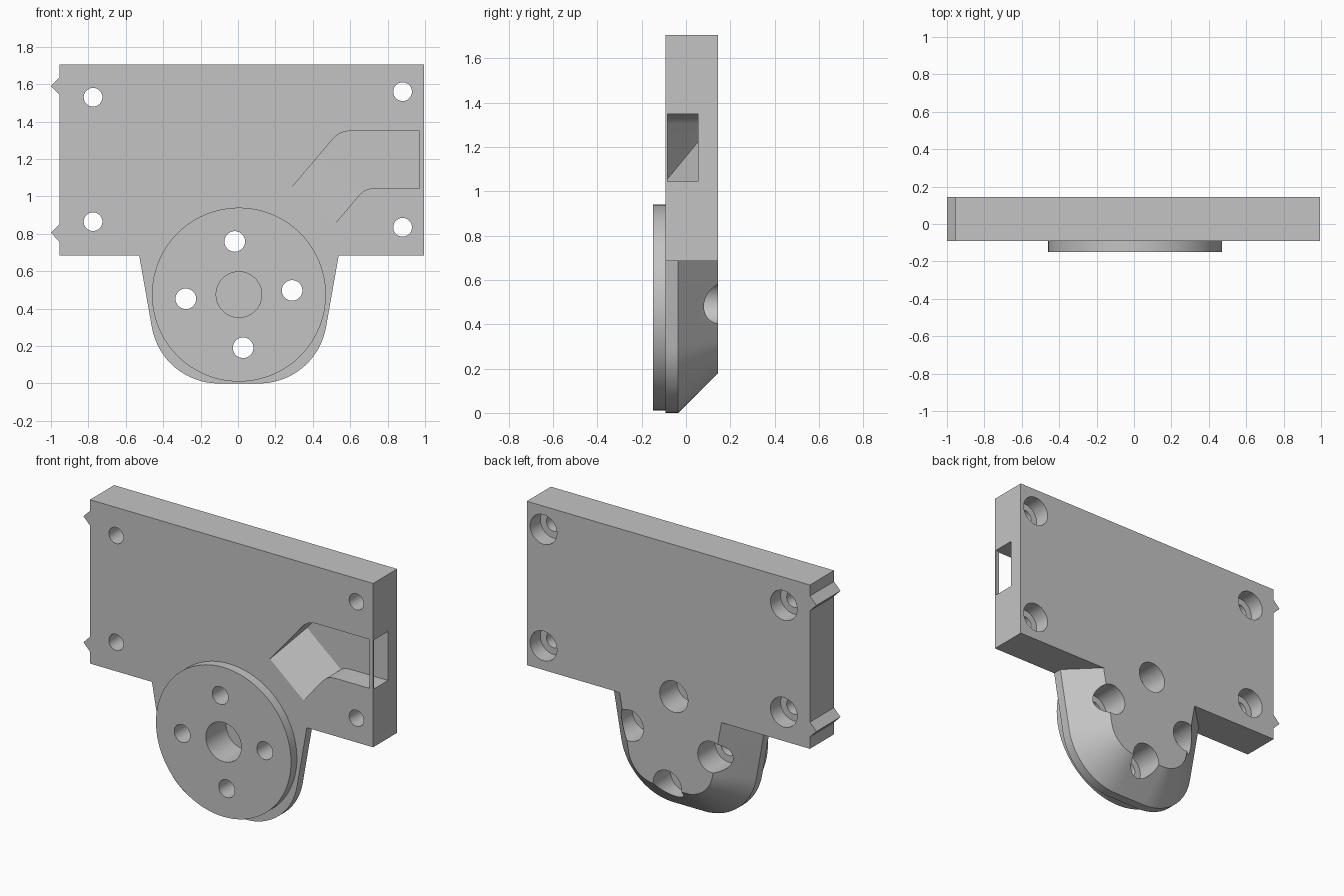
import bpy, bmesh, math
from mathutils import Vector

cube = bpy.data.objects.get("Cube")
if cube:
    bpy.data.objects.remove(cube, do_unlink=True)

grey = bpy.data.materials.new("plain_grey")
grey.use_nodes = True
COLOUR = (0.55, 0.55, 0.55, 1)
grey.diffuse_color = COLOUR
grey.node_tree.nodes["Principled BSDF"].inputs["Base Color"].default_value = COLOUR

FRONT, BACK, FACE = -0.092, 0.145, -0.15
CX = 0.005


def loft(name, rings, ramp=None):
    """Solid through outlines (x, z), each at its own y; ramp = (point, normal) trims it."""
    bm = bmesh.new()
    loops = [[bm.verts.new((x, y, z)) for x, z in pts] for y, pts in rings]
    for a, b in zip(loops, loops[1:]):
        for i in range(len(a)):
            j = (i + 1) % len(a)
            bm.faces.new((a[i], a[j], b[j], b[i]))
    bm.faces.new(loops[0])
    bm.faces.new(loops[-1])
    if ramp:
        geom = bm.verts[:] + bm.edges[:] + bm.faces[:]
        bmesh.ops.bisect_plane(bm, geom=geom, plane_co=ramp[0], plane_no=ramp[1], clear_outer=True)
        bmesh.ops.holes_fill(bm, edges=[e for e in bm.edges if e.is_boundary], sides=0)
    bmesh.ops.recalc_face_normals(bm, faces=bm.faces[:])
    mesh = bpy.data.meshes.new(name)
    bm.to_mesh(mesh)
    bm.free()
    mesh.materials.append(grey)
    obj = bpy.data.objects.new(name, mesh)
    bpy.context.collection.objects.link(obj)
    return obj


def prism(name, pts, y0, y1, ramp=None):
    return loft(name, [(y0, pts), (y1, pts)], ramp)


def box(x0, x1, z0, z1):
    return [(x0, z0), (x1, z0), (x1, z1), (x0, z1)]


def circle(x, z, r, n=48):
    return [(x + r * math.cos(math.tau * i / n), z + r * math.sin(math.tau * i / n)) for i in range(n)]


def combine(target, tool, operation):
    mod = target.modifiers.new(operation, 'BOOLEAN')
    mod.operation, mod.solver, mod.object = operation, 'EXACT', tool
    bpy.context.view_layer.objects.active = target
    bpy.ops.object.modifier_apply(modifier=mod.name)


def discard(obj):
    bpy.data.objects.remove(obj, do_unlink=True)


def rounded(corner, before, after, size):
    """Curved corner between the directions to the two neighbouring points."""
    c = Vector(corner)
    p = c + (Vector(before) - c).normalized() * size
    q = c + (Vector(after) - c).normalized() * size
    steps = [i / 8 for i in range(9)]
    return [tuple(p * (1 - t) ** 2 + c * 2 * t * (1 - t) + q * t * t) for t in steps]


# Main plate
body = prism("mounting_plate", box(-0.955, 0.995, 0.685, 1.705), FRONT, BACK)


# Rounded tab below, chamfered towards the back
def tab_outline(inset, top=0.8):
    big, half, lean = 0.363, 0.108, math.radians(10)
    r = big - inset
    right = []
    for i in range(17):
        a = -math.pi / 2 + (math.pi / 2 - lean) * i / 16
        right.append((half + r * math.cos(a), big + r * math.sin(a)))
    x, z = right[-1]
    right.append((x + (top - z) * math.tan(lean), top))
    return [(CX + x, z) for x, z in right] + [(CX - x, z) for x, z in reversed(right)]


tab = loft("tab", [(FRONT, tab_outline(0)), (-0.035, tab_outline(0)), (BACK, tab_outline(0.18))])
combine(body, tab, 'UNION')
discard(tab)

# Raised round disc on the front
disc = prism("front_disc", circle(CX, 0.475, 0.465, 96), FACE, FRONT)

# Pointed ridges on the right edge
for label, z in (("upper", 1.59), ("lower", 0.805)):
    prism(label + "_edge_ridge", [(-0.955, z - 0.046), (-0.955, z + 0.046), (-1.0, z)], FRONT, BACK)

# Holes: (x, z, radius, start y, end y)
cuts = [(CX, 0.475, 0.122, -0.3, 0.05)]
for x, z in ((-0.775, 1.53), (0.88, 1.56), (-0.775, 0.865), (0.88, 0.835)):
    cuts += [(x, z, 0.05, -0.3, 0.3), (x, z, 0.092, BACK - 0.1, 0.3)]
for i in range(4):
    a = math.radians(4.5 + 90 * i)
    x, z = CX + 0.285 * math.sin(a), 0.475 - 0.285 * math.cos(a)
    cuts += [(x, z, 0.055, -0.3, 0.3), (x, z, 0.097, BACK - 0.17, 0.3)]
for x, z, r, y0, y1 in cuts:
    hole = prism("hole_cutter", circle(x, z, r), y0, y1)
    combine(body, hole, 'DIFFERENCE')
    if z < 0.8 and y0 < FRONT:
        combine(disc, hole, 'DIFFERENCE')
    discard(hole)

# Bent channel with a ramped start
FLOOR = 0.055
u = Vector((0.647, 0.763))
top_start, low_start = Vector((0.285, 1.045)), Vector((0.515, 0.85))
top_bend = top_start + u * ((1.35 - top_start.y) / u.y)
low_bend = low_start + u * ((1.045 - low_start.y) / u.y)
top_end, low_end = (0.97, 1.35), (0.97, 1.045)
outline = [tuple(top_start - u * 0.1)] + rounded(top_bend, top_start, top_end, 0.06)
outline += [top_end, low_end] + rounded(low_bend, low_end, low_start, 0.055)
outline += [tuple(low_start - u * 0.1)]
depth, run = FLOOR - FRONT, 0.235
normal = Vector((-u.x * depth, run, -u.y * depth)).normalized()
channel = prism("channel_cutter", outline, -0.13, FLOOR,
                ((top_start.x, FRONT, top_start.y), normal))
combine(body, channel, 'DIFFERENCE')
discard(channel)

# Side window at the end of the channel, behind a thin bridge
window = prism("window_cutter", box(0.95, 1.1, 1.045, 1.35), FRONT + 0.009, FLOOR)
combine(body, window, 'DIFFERENCE')
discard(window)

# Smooth round walls, keep crisp edges
for obj in (body, disc):
    bpy.ops.object.select_all(action='DESELECT')
    obj.select_set(True)
    bpy.context.view_layer.objects.active = obj
    bpy.ops.object.shade_smooth_by_angle(angle=math.radians(25))
